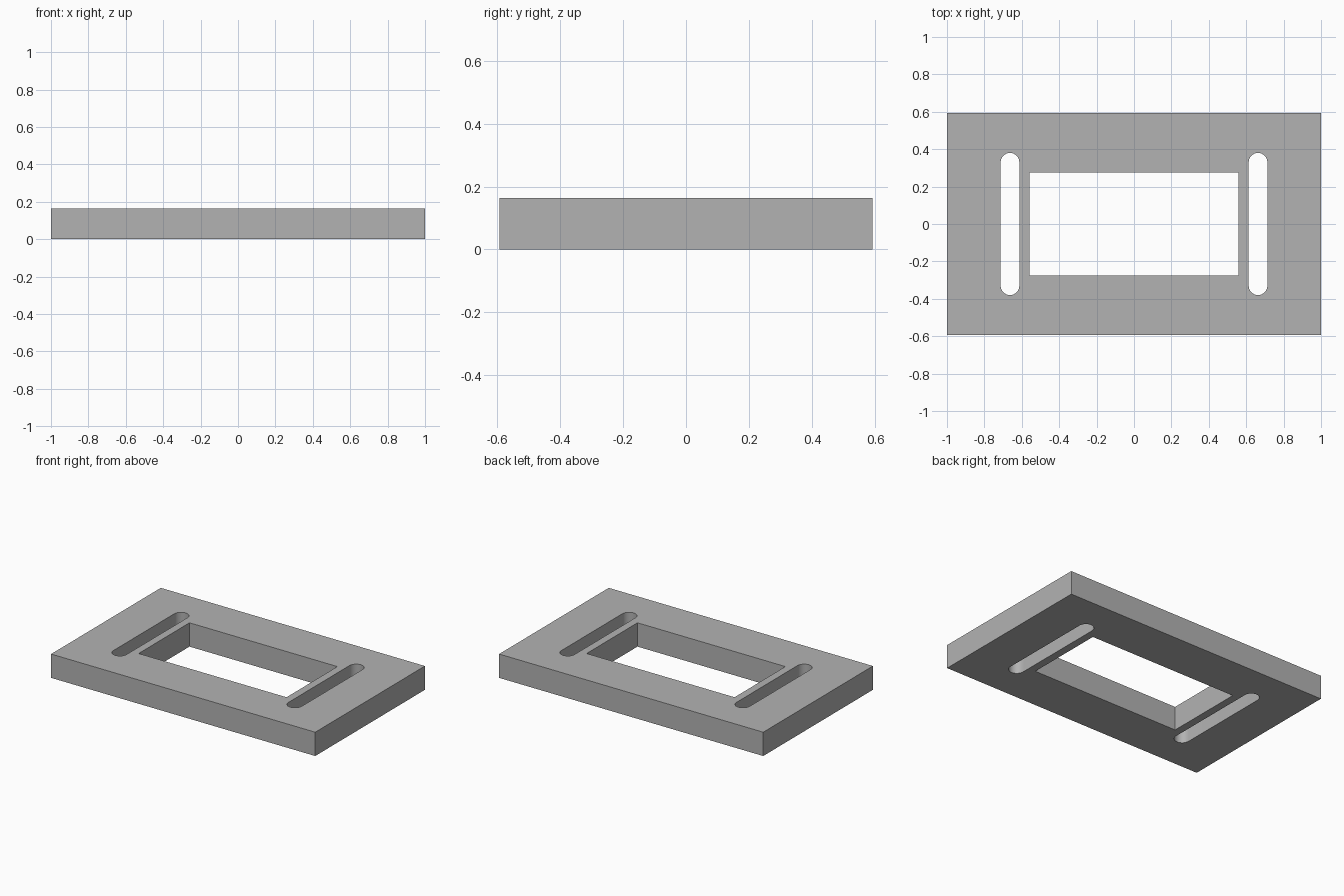
import bpy
import bmesh
from math import pi, sin, cos, radians

cube = bpy.data.objects.get("Cube")
if cube:
    bpy.data.objects.remove(cube, do_unlink=True)

HEIGHT = 0.163
PLATE = (1.0, 0.593)       # half sizes
WINDOW = (0.56, 0.275)
SLOT_X, SLOT_RADIUS, SLOT_END = 0.663, 0.05, 0.38

gray = bpy.data.materials.new("plain gray")
gray.use_nodes = True
color = (0.45, 0.45, 0.45, 1)
gray.diffuse_color = color
gray.node_tree.nodes["Principled BSDF"].inputs["Base Color"].default_value = color


def prism(name, outline, bottom, top):
    """Extrude a closed counter-clockwise outline upward."""
    bm = bmesh.new()
    base = bm.faces.new([bm.verts.new((x, y, bottom)) for x, y in outline])
    side = bmesh.ops.extrude_face_region(bm, geom=[base], use_keep_orig=True)
    verts = [v for v in side["geom"] if isinstance(v, bmesh.types.BMVert)]
    bmesh.ops.translate(bm, verts=verts, vec=(0, 0, top - bottom))
    bmesh.ops.recalc_face_normals(bm, faces=bm.faces)
    mesh = bpy.data.meshes.new(name)
    bm.to_mesh(mesh)
    bm.free()
    mesh.materials.append(gray)
    obj = bpy.data.objects.new(name, mesh)
    bpy.context.collection.objects.link(obj)
    return obj


def rectangle(half_x, half_y):
    return [(-half_x, -half_y), (half_x, -half_y), (half_x, half_y), (-half_x, half_y)]


def slot(center_x, radius, end, steps=16):
    """Long hole with a half circle at each end."""
    points = []
    for sign, start in ((1, 0), (-1, pi)):
        for i in range(steps + 1):
            a = start + pi * i / steps
            points.append((center_x + radius * cos(a),
                           sign * (end - radius) + radius * sin(a)))
    return points


# Rectangular plate
plate = prism("frame_plate", rectangle(*PLATE), 0, HEIGHT)

# Central window and the two side slots
outlines = {
    "window_cutter": rectangle(*WINDOW),
    "left_slot_cutter": slot(SLOT_X, SLOT_RADIUS, SLOT_END),
    "right_slot_cutter": slot(-SLOT_X, SLOT_RADIUS, SLOT_END),
}
bpy.context.view_layer.objects.active = plate
plate.select_set(True)
for name, outline in outlines.items():
    cutter = prism(name, outline, -HEIGHT, 2 * HEIGHT)
    cutter.hide_render = True
    cut = plate.modifiers.new(name, "BOOLEAN")
    cut.operation = "DIFFERENCE"
    cut.solver = "EXACT"
    cut.object = cutter
    bpy.ops.object.modifier_apply(modifier=cut.name)
    bpy.data.objects.remove(cutter, do_unlink=True)

# Smooth slot ends, crisp edges
bpy.ops.object.shade_smooth_by_angle(angle=radians(30))
